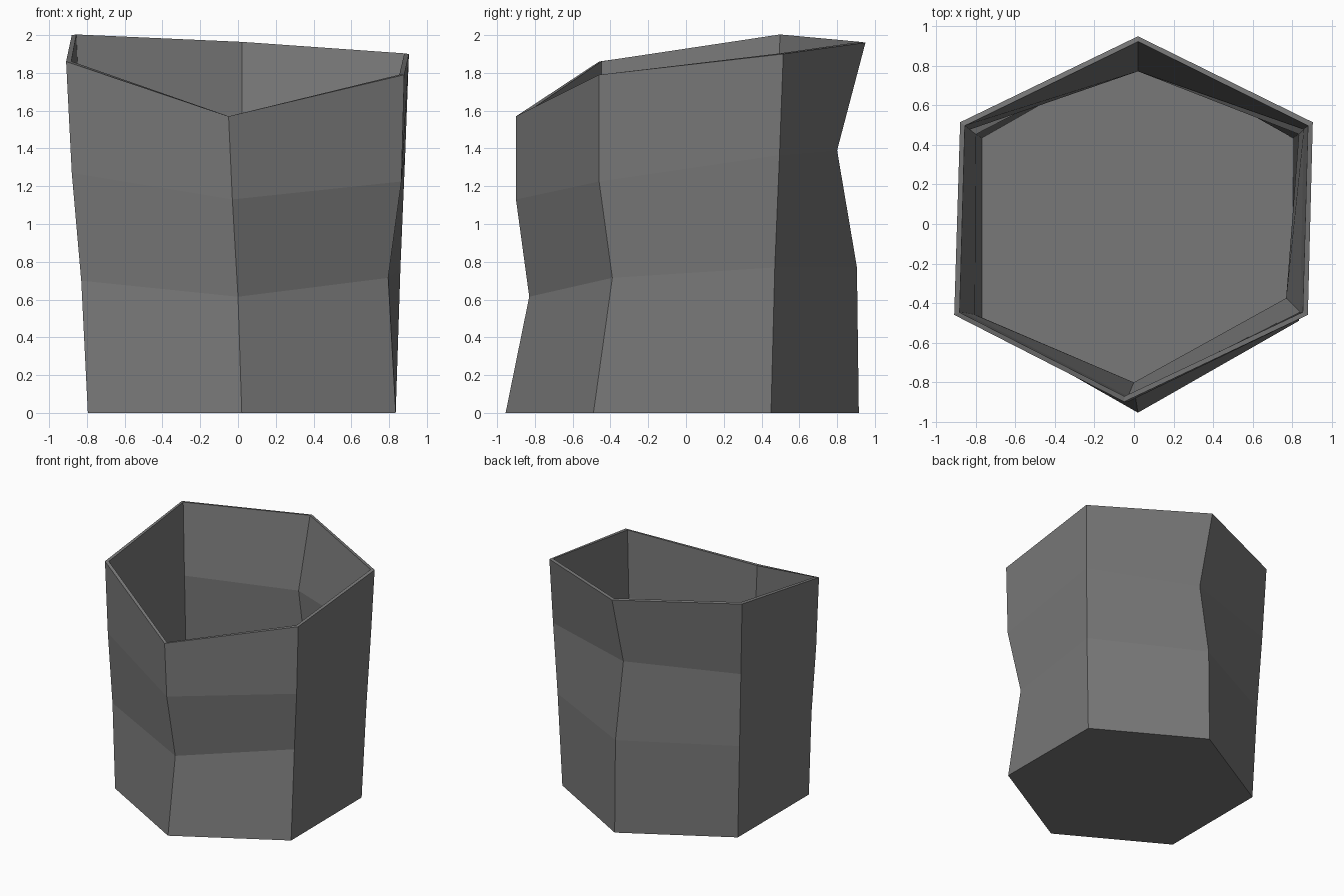
import bpy, bmesh

# Stone grey material
mat = bpy.data.materials.new("stone_grey")
mat.diffuse_color = (0.19, 0.19, 0.19, 1)

# Four uneven six-sided rings, from the base to the slanted rim
# order: front, right front, right back, back, left back, left front
rings = [
    [(0.02, -0.955, 0), (0.835, -0.49, 0), (0.83, 0.45, 0),
     (0.02, 0.915, 0), (-0.795, 0.45, 0), (-0.795, -0.49, 0)],
    [(0.0, -0.83, 0.615), (0.795, -0.39, 0.715), (0.86, 0.47, 0.77),
     (0.02, 0.905, 0.77), (-0.825, 0.47, 0.78), (-0.83, -0.475, 0.70)],
    [(-0.03, -0.90, 1.13), (0.865, -0.46, 1.225), (0.885, 0.495, 1.365),
     (0.02, 0.80, 1.39), (-0.855, 0.495, 1.40), (-0.88, -0.465, 1.27)],
    [(-0.05, -0.90, 1.57), (0.88, -0.46, 1.79), (0.905, 0.515, 1.90),
     (0.02, 0.95, 1.96), (-0.88, 0.515, 2.0), (-0.91, -0.46, 1.86)],
]

bm = bmesh.new()
loops = [[bm.verts.new(p) for p in ring] for ring in rings]
# Closed floor
bm.faces.new(list(reversed(loops[0])))
# Side walls
for a, b in zip(loops, loops[1:]):
    for i in range(6):
        j = (i + 1) % 6
        bm.faces.new((a[i], a[j], b[j], b[i]))

mesh = bpy.data.meshes.new("hollow_pot")
bm.to_mesh(mesh)
bm.free()
mesh.materials.append(mat)
pot = bpy.data.objects.new("hollow_pot", mesh)
bpy.context.collection.objects.link(pot)

# Thin wall growing inwards
wall = pot.modifiers.new("wall", "SOLIDIFY")
wall.thickness = 0.025
wall.offset = -1
wall.use_even_offset = True
